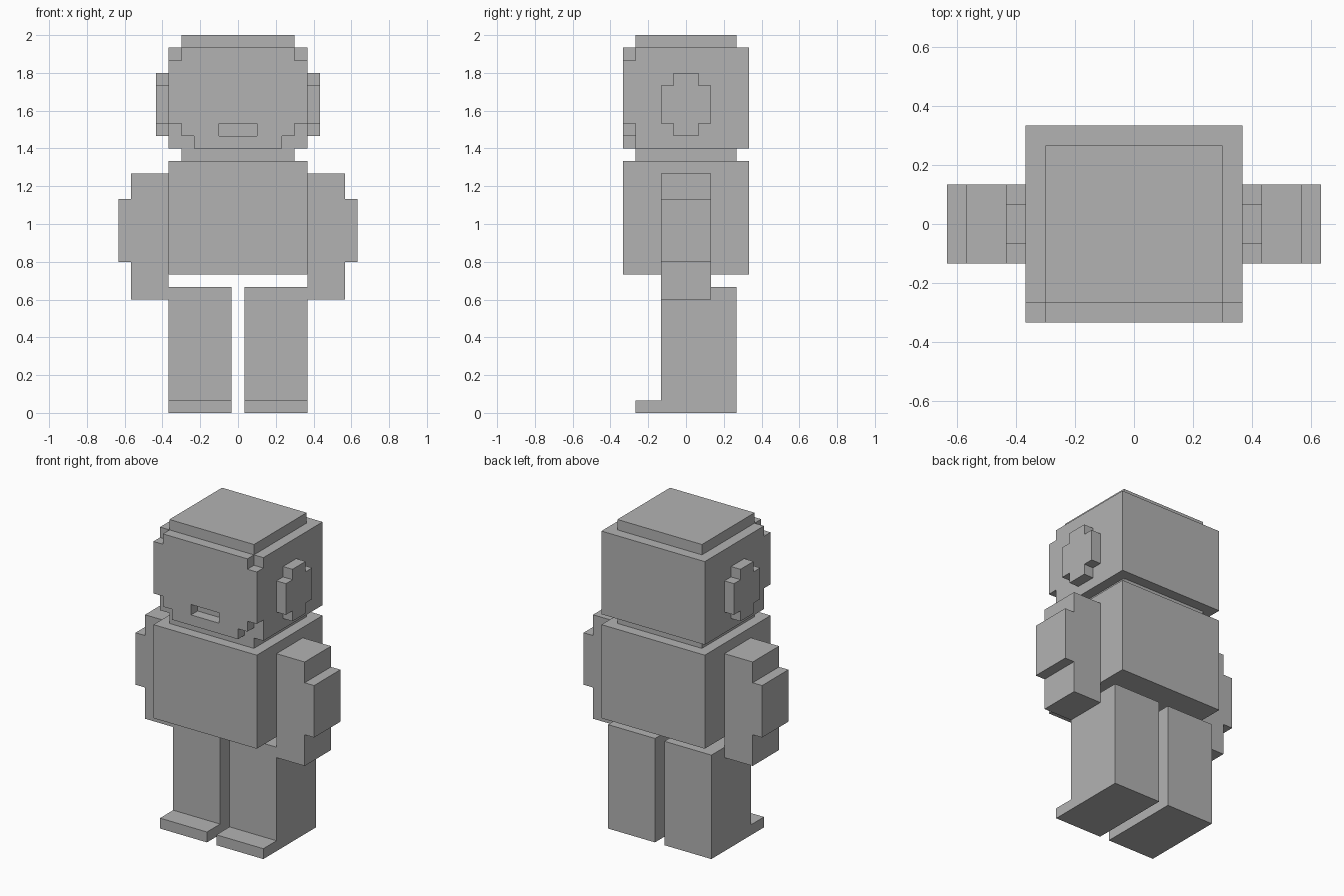
import bpy
import bmesh

U = 2 / 30  # one block; all sizes below are counted in blocks

cube = bpy.data.objects.get("Cube")
if cube:
    bpy.data.objects.remove(cube, do_unlink=True)

grey = bpy.data.materials.new("plain grey")
grey.use_nodes = True
colour = (0.45, 0.45, 0.45, 1)
grey.diffuse_color = colour
grey.node_tree.nodes["Principled BSDF"].inputs["Base Color"].default_value = colour


def prism(name, outline, start, end, axis):
    """Extrude an outline: (x, z) along y, or (y, z) along x."""
    def place(p, depth):
        a, z = p
        return (a * U, depth * U, z * U) if axis == "y" else (depth * U, a * U, z * U)

    bm = bmesh.new()
    face = bm.faces.new([bm.verts.new(place(p, start)) for p in outline])
    new = bmesh.ops.extrude_face_region(bm, geom=[face])["geom"]
    step = (0, (end - start) * U, 0) if axis == "y" else ((end - start) * U, 0, 0)
    bmesh.ops.translate(bm, vec=step, verts=[v for v in new if isinstance(v, bmesh.types.BMVert)])
    bmesh.ops.recalc_face_normals(bm, faces=bm.faces)
    mesh = bpy.data.meshes.new(name)
    bm.to_mesh(mesh)
    bm.free()
    mesh.materials.append(grey)
    obj = bpy.data.objects.new(name, mesh)
    bpy.context.collection.objects.link(obj)
    return obj


def rect(half, low, high):
    return [(-half, low), (half, low), (half, high), (-half, high)]


def carve(target, name, outline):
    """Cut a one-block-deep recess into the front of the head."""
    cutter = prism(name, outline, -6, -4, "y")
    cutter.hide_render = True
    mod = target.modifiers.new(name, "BOOLEAN")
    mod.operation = "DIFFERENCE"
    mod.solver = "EXACT"
    mod.object = cutter
    bpy.context.view_layer.objects.active = target
    bpy.ops.object.modifier_apply(modifier=name)
    bpy.data.objects.remove(cutter, do_unlink=True)


# Central blocks
prism("torso", rect(5.5, 11, 20), -5, 5, "y")
prism("neck", rect(4.5, 20, 21), -4, 4, "y")
prism("head_top", rect(4.5, 29, 30), -4, 4, "y")
head = prism("head", rect(5.5, 21, 29), -5, 5, "y")

# Mouth slot and stepped face corners
carve(head, "mouth", rect(1.5, 22, 23))
jaw = [(3.5, 20), (6, 20), (6, 23), (4.5, 23), (4.5, 22), (3.5, 22)]
brow = [(4.5, 28), (6, 28), (6, 30), (4.5, 30)]
for s in (1, -1):
    carve(head, "jaw_notch", [(s * x, z) for x, z in jaw])
    carve(head, "brow_notch", [(s * x, z) for x, z in brow])

# Paired limbs and ears
arm = [(5.5, 9), (8.5, 9), (8.5, 12), (9.5, 12), (9.5, 17), (8.5, 17), (8.5, 19), (5.5, 19)]
leg = [(-4, 0), (4, 0), (4, 10), (-2, 10), (-2, 1), (-4, 1)]
ear_half = [(1, 22), (1, 23), (2, 23), (2, 26), (1, 26), (1, 27)]
ear = ear_half + [(-y, z) for y, z in reversed(ear_half)]
for side, s in (("left", 1), ("right", -1)):
    prism(side + "_arm", [(s * x, z) for x, z in arm], -2, 2, "y")
    prism(side + "_leg", leg, s * 0.5, s * 5.5, "x")
    prism(side + "_ear", ear, s * 5.5, s * 6.5, "x")
